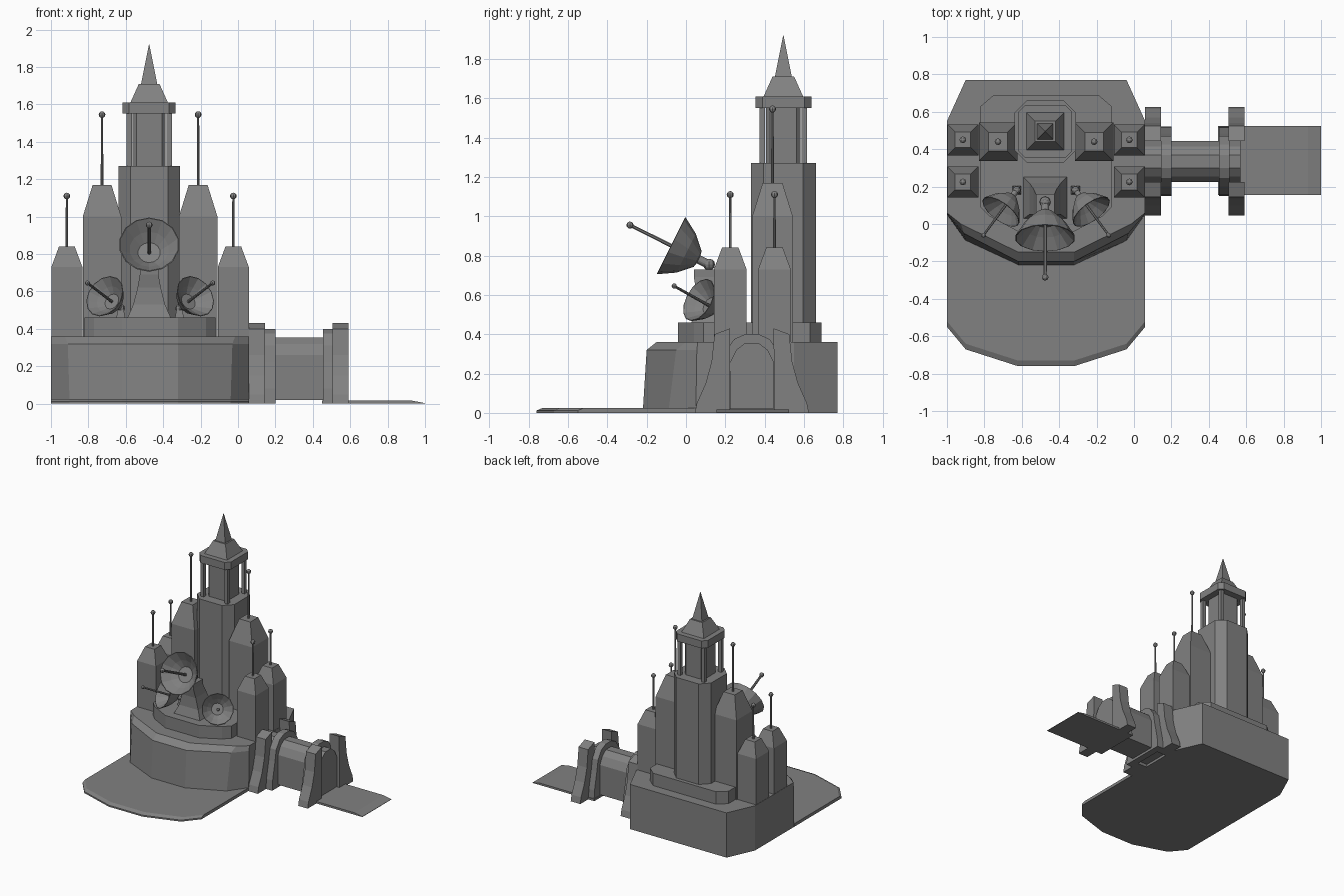
import bpy, bmesh, math
from mathutils import Vector

if "Cube" in bpy.data.objects:
    bpy.data.objects.remove(bpy.data.objects["Cube"])

stone = bpy.data.materials.new("grey stone")
stone.diffuse_color = (0.22, 0.22, 0.22, 1)
stone.use_nodes = True
stone.node_tree.nodes["Principled BSDF"].inputs["Base Color"].default_value = stone.diffuse_color
CX = -0.47      # castle axis
BY = 0.335      # bridge axis


def finish(name, bm):
    bmesh.ops.recalc_face_normals(bm, faces=bm.faces)
    me = bpy.data.meshes.new(name)
    bm.to_mesh(me)
    bm.free()
    me.materials.append(stone)
    ob = bpy.data.objects.new(name, me)
    bpy.context.collection.objects.link(ob)
    return ob


def loft(name, rings):
    """Closed solid through matching rings of points."""
    bm = bmesh.new()
    vs = [[bm.verts.new(p) for p in r] for r in rings]
    n = len(vs[0])
    for a, b in zip(vs, vs[1:]):
        for i in range(n):
            j = (i + 1) % n
            bm.faces.new((a[i], a[j], b[j], b[i]))
    bm.faces.new(vs[0])
    bm.faces.new(vs[-1])
    return finish(name, bm)


def mirrored(half, z):
    """Ring symmetric about the castle axis, from (dx, y) points."""
    return ([(CX + x, y, z) for x, y in half]
            + [(CX - x, y, z) for x, y in reversed(half)])


def square(x, y, z, h, c=0.0, hy=None):
    """Square ring of half width h, with corners cut by c."""
    hy = hy or h
    if c:
        p = [(h, hy - c), (h - c, hy), (c - h, hy), (-h, hy - c),
             (-h, c - hy), (c - h, -hy), (h - c, -hy), (h, c - hy)]
    else:
        p = [(h, hy), (-h, hy), (-h, -hy), (h, -hy)]
    return [(x + a, y + b, z) for a, b in p]


def revolve(name, base, axis, profile, n):
    """Solid of revolution from (radius, distance along axis) points."""
    q = Vector(axis).to_track_quat('Z', 'Y')
    rings = [[Vector(base) + q @ Vector((r * math.cos(t), r * math.sin(t), d))
              for t in (2 * math.pi * (i + 0.5) / n for i in range(n))]
             for r, d in profile]
    return loft(name, rings)


def ball(name, p, r):
    bm = bmesh.new()
    bmesh.ops.create_uvsphere(bm, u_segments=8, v_segments=6, radius=r)
    bmesh.ops.translate(bm, vec=p, verts=bm.verts)
    return finish(name, bm)


def antenna(x, y, z0, z1):
    revolve("antenna_rod", (x, y, z0), (0, 0, 1),
            [(0.008, 0), (0.006, z1 - z0)], 8)
    ball("antenna_ball", (x, y, z1), 0.018)


# Ground apron
apron = [(0.53, 0.05), (0.53, -0.55), (0.43, -0.67), (0.15, -0.76)]
apron_top = [(0.53, 0.05), (0.53, -0.52), (0.43, -0.64), (0.15, -0.73)]
loft("apron", [mirrored(apron, 0), mirrored(apron, 0.012),
               mirrored(apron_top, 0.025)])

# Castle base with sloping front
back = [(0.43, 0.77), (0.53, 0.55)]
loft("castle_base", [
    mirrored(back + [(0.53, 0.05), (0.43, -0.09), (0.15, -0.22)], 0),
    mirrored(back + [(0.53, 0.055), (0.44, -0.05), (0.15, -0.20)], 0.32),
    mirrored(back + [(0.53, 0.06), (0.455, 0.0), (0.15, -0.15)], 0.36)])

# Upper terrace
terrace = [(0.28, 0.69), (0.35, 0.63), (0.35, 0.09), (0.30, 0.04), (0.15, -0.04)]
loft("terrace", [mirrored(terrace, 0.35), mirrored(terrace, 0.46)])

# Main tower with belfry and spire
TX, TY = -0.475, 0.495
loft("main_tower", [square(TX, TY, z, 0.165, 0.065) for z in (0.35, 1.27)])
loft("belfry_core", [square(TX, TY, z, 0.088, 0.02) for z in (1.26, 1.56)])
for sx in (-1, 1):
    for sy in (-1, 1):
        loft("belfry_column", [square(TX + sx * 0.107, TY + sy * 0.107, z, 0.014)
                               for z in (1.26, 1.56)])
loft("cornice", [square(TX, TY, z, 0.142, 0.035) for z in (1.55, 1.61)])
loft("tower_roof", [square(TX, TY, 1.61, 0.10), square(TX, TY, 1.71, 0.055)])
loft("spire", [square(TX, TY, 1.71, 0.043), square(TX, TY, 1.92, 0.001)])

# Side towers with antennas, mirrored left and right
for s in (-1, 1):
    for d, y, h, z0, z1, top, tip in ((0.257, 0.44, 0.103, 1.0, 1.17, 0.05, 1.545),
                                      (0.445, 0.45, 0.083, 0.73, 0.84, 0.042, 1.11),
                                      (0.445, 0.225, 0.083, 0.73, 0.84, 0.042, 1.11)):
        x = CX + s * d
        loft("side_tower", [square(x, y, 0.35, h), square(x, y, z0, h),
                            square(x, y, z1, top)])
        antenna(x, y, z1 - 0.01, tip)

# Flared pedestal for the main dish
loft("dish_pedestal", [square(TX, y, z, h, 0, hy) for h, hy, y, z in (
    (0.12, 0.115, 0.14, 0.45), (0.085, 0.085, 0.135, 0.53),
    (0.062, 0.068, 0.12, 0.62), (0.05, 0.06, 0.10, 0.69), (0.05, 0.06, 0.10, 0.73))])


def dish(tip, axis, s):
    """Antenna dish aimed along axis, with its feed rod ending at tip."""
    a = Vector(axis).normalized()
    b = Vector(tip) - a * 0.45 * s
    pr = [(0.022, 0), (0.022, 0.06), (0.045, 0.065), (0.11, 0.13), (0.162, 0.215),
          (0.157, 0.217), (0.105, 0.16), (0.06, 0.12)]
    revolve("dish_bowl", b, a, [(r * s, d * s) for r, d in pr], 14)
    revolve("dish_feed_rod", b + a * 0.1 * s, a,
            [(0.011 * s, 0), (0.009 * s, 0.35 * s)], 8)
    ball("dish_feed_tip", tip, 0.018 * s)
    ball("dish_joint", b, 0.03 * s)
    return b


# One large dish and two small ones
dish((TX, -0.285, 0.955), (0, -0.895, 0.447), 1.0)
for s in (-1, 1):
    p = dish((CX + s * 0.335, -0.06, 0.645), (s * 0.54, -0.73, 0.41), 0.73)
    loft("dish_post", [square(p.x, p.y, 0.45, 0.025), square(p.x, p.y, p.z, 0.015)])


def slab(name, half, x0, x1, close=True, side=0):
    """Profile of (dy, z) points pushed along x; side picks one half only."""
    if side:
        pts = [(side * a, z) for a, z in half]
    else:
        pts = half + [(-a, z) for a, z in reversed(half)]
    return loft(name, [[(x, BY + a, z) for a, z in pts] for x in (x0, x1)])


# Covered bridge
slab("bridge_tunnel", [(0.11, 0.02), (0.11, 0.26), (0.08, 0.32), (0.035, 0.355)], 0.04, 0.57)
rib = [(0.185, 0), (0.18, 0.08), (0.15, 0.22), (0.135, 0.31), (0.09, 0.375), (0.035, 0.40)]
buttress = [(0.115, 0), (0.29, 0), (0.28, 0.05), (0.235, 0.15), (0.205, 0.26),
            (0.19, 0.40), (0.11, 0.43)]
for bx, rx in ((0.06, 0.145), (0.505, 0.455)):
    slab("bridge_rib", rib, rx, rx + 0.055)
    for s in (-1, 1):
        slab("bridge_buttress", buttress, bx, bx + 0.085, side=s)

# Ramp with thinned outer edge
loft("ramp", [[(x, BY + 0.005 + a, z) for a, z in ((-w, 0), (w, 0), (w, t), (-w, t))]
              for x, w, t in ((0.45, 0.185, 0.016), (0.93, 0.185, 0.016), (1.0, 0.185, 0.003))])
